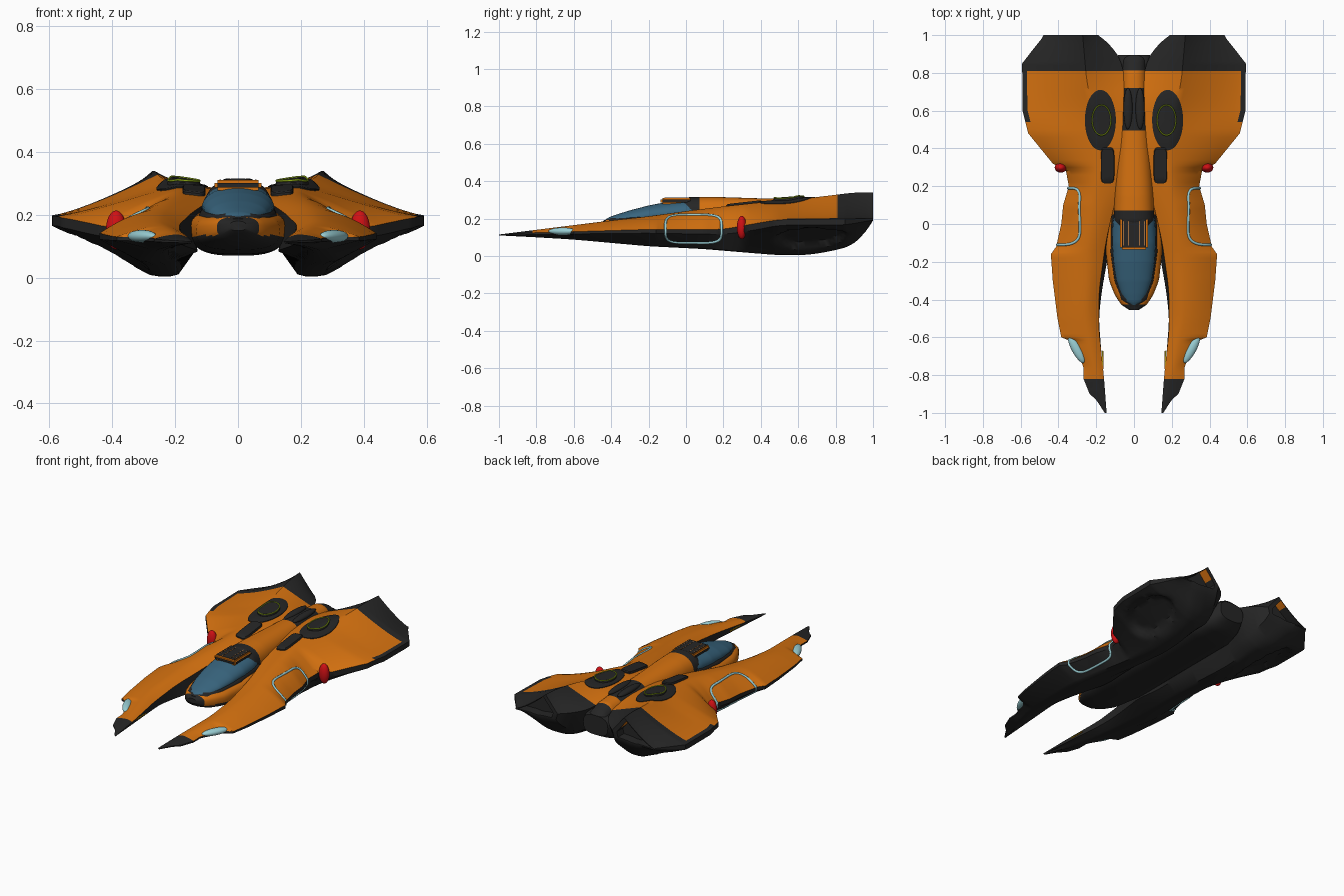
import bpy, bmesh, math
from mathutils import Vector
from mathutils.bvhtree import BVHTree

if "Cube" in bpy.data.objects:
    bpy.data.objects.remove(bpy.data.objects["Cube"])


def material(name, rgb):
    m = bpy.data.materials.new(name)
    m.diffuse_color = (*rgb, 1)
    m.use_nodes = True
    m.node_tree.nodes["Principled BSDF"].inputs["Base Color"].default_value = m.diffuse_color
    return m


ORANGE, BLACK, BLUE, TEAL, RED, GREEN, GREY = range(7)
MATS = [material("orange paint", (0.66, 0.165, 0.005)), material("black hull", (0.019, 0.019, 0.019)),
        material("blue glass", (0.04, 0.13, 0.21)), material("pale teal", (0.32, 0.62, 0.66)),
        material("red lamp", (0.62, 0.005, 0.007)), material("yellow green", (0.3, 0.45, 0.01)),
        material("grey trim", (0.16, 0.16, 0.17))]


def finish(name, bm, mirror=False, angle=35):
    bmesh.ops.recalc_face_normals(bm, faces=bm.faces)
    me = bpy.data.meshes.new(name)
    bm.to_mesh(me)
    bm.free()
    for m in MATS:
        me.materials.append(m)
    ob = bpy.data.objects.new(name, me)
    bpy.context.collection.objects.link(ob)
    bpy.ops.object.select_all(action='DESELECT')
    ob.select_set(True)
    bpy.context.view_layer.objects.active = ob
    bpy.ops.object.shade_smooth_by_angle(angle=math.radians(angle))
    if mirror:
        ob.modifiers.new("mirror", 'MIRROR').use_mirror_merge = False
    return ob


def loft(rings, paint):
    """Skin closed rings; paint(ring index, segment, centre) gives the colour."""
    bm = bmesh.new()
    vs = [[bm.verts.new(p) for p in r] for r in rings]
    n = len(rings[0])
    for i in range(len(vs) - 1):
        for j in range(n):
            k = (j + 1) % n
            f = bm.faces.new((vs[i][j], vs[i][k], vs[i + 1][k], vs[i + 1][j]))
            f.material_index = paint(i, j, f.calc_center_median())
    for r in (vs[0], vs[-1]):
        bm.faces.new(r).material_index = BLACK
    return bm


def lin(pts, y):
    if y <= pts[0][0]:
        return pts[0][1]
    for (a, u), (b, v) in zip(pts, pts[1:]):
        if y <= b:
            return u + (v - u) * (y - a) / (b - a)
    return pts[-1][1]


def soft(pts, y):
    d = max(0, min(0.05, 1 - abs(y)))
    return sum(lin(pts, y + k * d) for k in (-1, -0.5, 0, 0.5, 1)) / 5


# side hull profiles along y
OUTER = [(-1, .155), (-.93, .2), (-.9, .235), (-.82, .267), (-.75, .268), (-.68, .31), (-.62, .335), (-.6, .385),
         (-.5, .405), (-.3, .43), (-.16, .44), (-.12, .412), (0, .385), (.1, .375), (.2, .345), (.28, .36),
         (.32, .43), (.48, .56), (.6, .59), (.85, .592), (.93, .53), (.98, .49), (1, .48)]
INNER = [(-1, .145), (-.8, .16), (-.55, .187), (-.35, .185), (-.1, .15), (.08, .11), (.2, .07), (.8, .05),
         (.86, .07), (.93, .10), (1, .19)]
INNER_LOW = [(-1, .147), (-.5, .187), (-.35, .17), (-.1, .125), (.05, .14), (.85, .14), (1, .2)]
INNER_LOW_Z = [(-1, .112), (-.5, .11), (0, .08), (.85, .08), (.95, .13), (1, .2)]
INNER_Z = [(-1, .115), (-.8, .13), (-.5, .155), (-.2, .19), (.1, .235), (.4, .28), (.65, .285), (.85, .25), (1, .24)]
CREST_X = [(-1, .15), (-.8, .2), (-.5, .26), (-.2, .25), (.1, .2), (.5, .19), (.75, .25), (1, .272)]
CREST_Z = [(-1, .115), (-.8, .14), (-.6, .165), (-.4, .19), (-.2, .212), (0, .24), (.2, .265), (.45, .292),
           (.6, .303), (.8, .327), (.9, .34), (1, .34)]
EDGE_TOP = [(-1, .115), (-.8, .125), (-.6, .13), (-.2, .142), (.2, .142), (.35, .17), (.5, .195), (1, .2)]
EDGE_LOW = [(-1, .11), (-.8, .115), (-.6, .118), (-.2, .122), (.2, .115), (.35, .135), (.5, .165), (.85, .165), (1, .192)]
KEEL_Z = [(-1, .11), (-.8, .1), (-.6, .088), (-.2, .052), (.1, .037), (.3, .02), (.5, .004), (.65, .005),
          (.8, .03), (.9, .06), (.95, .11), (1, .19)]
KEEL_X = [(-1, .15), (-.8, .21), (-.6, .25), (-.2, .27), (.2, .24), (.5, .23), (.85, .25), (1, .33)]
KEEL_W = [(-1, .003), (-.8, .02), (-.2, .05), (.5, .042), (1, .05)]
NI, NO, NL = 6, 14, 12


def hull_ring(y):
    xo, xi, xl = lin(OUTER, y), soft(INNER, y), soft(INNER_LOW, y)
    xp, zp, zi = min(soft(CREST_X, y), xo - .003), soft(CREST_Z, y), soft(INNER_Z, y)
    et, el, kz, kx, kw = (soft(p, y) for p in (EDGE_TOP, EDGE_LOW, KEEL_Z, KEEL_X, KEEL_W))
    c = lin([(.1, 0), (.6, 1)], y)          # convex in front, concave behind
    pts = []
    for i in range(NI):
        t = i / NI
        s = (1 - c) * math.sin(t * math.pi / 2) + c * t
        pts.append((xi + (xp - xi) * t, zi + (zp - zi) * s))
    for i in range(NO + 1):
        t = i / NO
        f = (1 - c) * (1 - t ** 1.8) + c * (1 - t) ** 1.3
        pts.append((xp + (xo - xp) * t, et + (zp - et) * f))
    for i in range(NL):
        t = i / NL                          # lower flank with an oval dimple
        d = .028 * min(1, 3 * max(0, 1 - ((y - .67) / .2) ** 2 - ((t - .5) / .36) ** 2))
        pts.append((xo + (kx + kw - xo) * t - d * .5, el + (kz + .004 - el) * t + d))
    pts += [(kx + kw, kz + .004), (kx + kw * .4, kz), (kx - kw * .4, kz), (kx - kw, kz + .006),
            (xl, soft(INNER_LOW_Z, y))]
    return [Vector((x, y, z)) for x, z in pts]


ys = sorted({round(-1 + .02 * i, 3) for i in range(101)} | {-.82, -.605, -.615, -.125, -.15, .81, .85})
rings = [hull_ring(y) for y in ys]
mid = sum(rings[-1], Vector()) / len(rings[-1])
lip = [mid + (p - mid) * .82 for p in rings[-1]]
rings += [lip, [p - Vector((0, .06, 0)) for p in lip]]   # recessed exhaust
last = len(ys) - 1


def hull_paint(i, j, c):
    if i > last:
        return ORANGE if 2 <= j < NI + 3 else BLACK
    if c.y < -.82 or c.y > .81 or j >= NI + NO:
        return BLACK
    return BLACK if c.x > .563 and c.y > .45 else ORANGE


hull = loft(rings, hull_paint)
tree = BVHTree.FromBMesh(hull)
finish("side_hull", hull, True)


def on_top(x, y, lift=0.0):
    hit = tree.ray_cast(Vector((x, y, 1)), Vector((0, 0, -1)))[0]
    return Vector((x, y, (hit.z if hit else .2) + lift))


def oval(cx, cy, rx, ry, e=2, n=48):
    sg = lambda v: math.copysign(abs(v) ** (2 / e), v)
    return [(cx + rx * sg(math.cos(a)), cy + ry * sg(math.sin(a))) for a in (math.tau * k / n for k in range(n))]


def pad(name, cx, cy, rx, ry, lift, e=2, mat=BLACK):
    """Plate following the hull top."""
    rs = [[on_top(x, y, h) for x, y in oval(cx, cy, rx * s, ry * s, e)]
          for s, h in ((1, -.01), (1, lift * .6), (.93, lift), (.6, lift), (.2, lift))]
    finish(name, loft(rs, lambda i, j, c: mat), True)


def tube(name, pts, r, mat):
    cu = bpy.data.curves.new(name, 'CURVE')
    cu.dimensions, cu.bevel_depth, cu.bevel_resolution = '3D', r, 2
    for side in (1, -1):
        sp = cu.splines.new('POLY')
        sp.points.add(len(pts) - 1)
        for q, p in zip(sp.points, pts):
            q.co = (p.x * side, p.y, p.z, 1)
        sp.use_cyclic_u = True
    cu.materials.append(MATS[mat])
    bpy.context.collection.objects.link(bpy.data.objects.new(name, cu))


# round deck pads, green rings and forward deck panels
pad("deck_pad_base", .178, .55, .082, .16, .006)
pad("deck_pad_disc", .172, .55, .052, .082, .018)
pad("deck_panel", .14, .31, .036, .095, .012, 5)
tube("deck_pad_ring", [on_top(x, y, .018) for x, y in oval(.172, .55, .05, .08)], .0035, GREEN)

# teal loop around the flank panel
loop = []
for y, z in oval(.04, .145, .15, .075, 4.5, 64):
    hit = tree.ray_cast(Vector((1, y, z)), Vector((-1, 0, 0)))[0]
    if hit:
        loop.append(hit)
tube("flank_loop", loop, .007, TEAL)


def blob(name, loc, size, mat, rot=0):
    bm = bmesh.new()
    bmesh.ops.create_uvsphere(bm, u_segments=24, v_segments=14, radius=1)
    bmesh.ops.scale(bm, vec=size, verts=bm.verts)
    for f in bm.faces:
        f.material_index = mat
    ob = finish(name, bm, False, 60)
    for v in ob.data.vertices:
        x, y = v.co.x, v.co.y
        v.co = (x * math.cos(rot) - y * math.sin(rot) + loc[0], x * math.sin(rot) + y * math.cos(rot) + loc[1],
                v.co.z + loc[2])
    if loc[0]:
        ob.modifiers.new("mirror", 'MIRROR').use_mirror_merge = False


def box(name, loc, size, mat, mirror=False):
    bm = bmesh.new()
    bmesh.ops.create_cube(bm, size=1)
    for v in bm.verts:
        v.co = [c * s + l for c, s, l in zip(v.co, size, loc)]
    for f in bm.faces:
        f.material_index = mat
    bmesh.ops.bevel(bm, geom=bm.edges[:], offset=min(size) * .3, segments=2, affect='EDGES')
    finish(name, bm, mirror)


blob("front_lamp", (.305, -.66, .132), (.026, .085, .02), TEAL, math.radians(-28))
blob("side_lamp", (.388, .298, .152), (.032, .026, .062), RED)
box("prong_light", (.165, -.72, .124), (.008, .1, .008), GREEN, True)


def body(name, table, e, paint, steps=48):
    """Oval-section loft from rows of y, half width, top, bottom."""
    cols = [[(r[0], r[k]) for r in table] for k in (1, 2, 3)]
    y0, y1 = table[0][0], table[-1][0]
    rs = []
    for i in range(steps + 1):
        y = y0 + (y1 - y0) * i / steps
        w, t, b = (lin(c, y) for c in cols)
        rs.append([(x, y, z) for x, z in oval(0, (t + b) / 2, w, (t - b) / 2, e, 40)])
    finish(name, loft(rs, paint))


# central fuselage, spine, canopy frame and canopy
body("fuselage", [(-.455, .025, .18, .15), (-.43, .065, .193, .125), (-.38, .1, .2, .105), (-.3, .132, .205, .09),
                  (-.1, .155, .22, .075), (.2, .15, .23, .07), (.7, .15, .23, .07), (.82, .12, .25, .08),
                  (.895, .085, .24, .12)], 2.8,
     lambda i, j, c: ORANGE if c.z > .135 and -.43 < c.y < .3 else BLACK)
body("spine", [(-.03, .098, .295, .12), (.02, .108, .316, .12), (.15, .104, .316, .12), (.4, .09, .308, .12),
               (.6, .078, .303, .12), (.8, .068, .29, .12), (.87, .066, .265, .12), (.895, .06, .24, .13)], 2.3,
     lambda i, j, c: BLACK if c.y < .075 or .49 < c.y < .72 or c.y > .81 else ORANGE, 90)
body("canopy_frame", [(-.44, .03, .19, .15), (-.4, .07, .208, .15), (-.3, .104, .222, .15), (-.15, .124, .24, .15),
                      (.05, .12, .26, .15)], 2.2, lambda i, j, c: BLACK)
body("canopy", [(-.43, .015, .195, .17), (-.41, .045, .208, .17), (-.37, .068, .222, .16), (-.3, .092, .244, .16),
                (-.2, .108, .27, .16), (-.1, .115, .289, .16), (0, .112, .3, .16), (.05, .105, .302, .16)], 2,
     lambda i, j, c: BLUE)

# hatch behind the canopy with trim lines, and spine vents
box("canopy_hatch", (0, -.05, .294), (.15, .17, .034), BLACK)
for x in (.028, .056):
    box("hatch_trim", (x, -.05, .311), (.005, .13, .004), GREY, True)
blob("spine_vent", (.032, .61, .3), (.024, .11, .016), BLACK)
